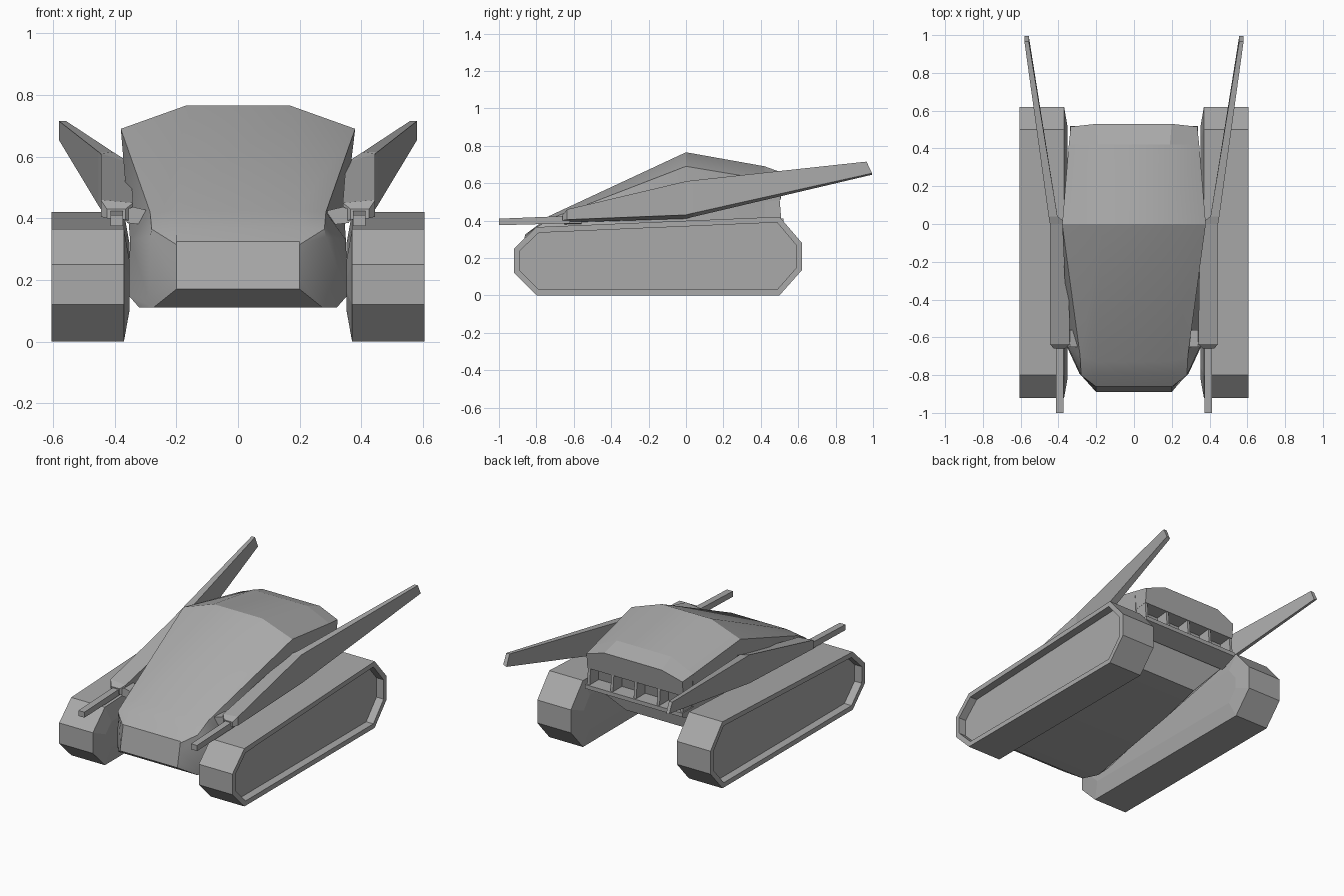
import bpy, bmesh, math
from mathutils import Vector

cube = bpy.data.objects.get("Cube")
if cube:
    bpy.data.objects.remove(cube, do_unlink=True)

grey = bpy.data.materials.new("plain grey")
grey.use_nodes = True
grey.diffuse_color = (0.4, 0.4, 0.4, 1)
grey.node_tree.nodes["Principled BSDF"].inputs["Base Color"].default_value = (0.4, 0.4, 0.4, 1)


def finish(name, bm, mirror=False, smooth=None):
    """Turn a bmesh into a named object, optionally mirrored across x."""
    bmesh.ops.recalc_face_normals(bm, faces=bm.faces)
    mesh = bpy.data.meshes.new(name)
    bm.to_mesh(mesh)
    bm.free()
    mesh.materials.append(grey)
    obj = bpy.data.objects.new(name, mesh)
    bpy.context.collection.objects.link(obj)
    if mirror:
        obj.modifiers.new("Mirror", "MIRROR").use_mirror_merge = False
    if smooth:
        bpy.ops.object.select_all(action="DESELECT")
        obj.select_set(True)
        bpy.context.view_layer.objects.active = obj
        bpy.ops.object.shade_smooth_by_angle(angle=math.radians(smooth))
    return obj


def loft(rings):
    """Skin closed rings of points and cap both ends."""
    bm = bmesh.new()
    loops = [[bm.verts.new(p) for p in ring] for ring in rings]
    for a, b in zip(loops, loops[1:]):
        for i in range(len(a)):
            j = (i + 1) % len(a)
            bm.faces.new((a[i], a[j], b[j], b[i]))
    bm.faces.new(loops[0])
    bm.faces.new(loops[-1])
    return bm


def both_sides(half):
    return half + [(-x, y, z) for x, y, z in reversed(half)]


def box_ring(y, x0, x1, z0, z1, lean=0.0, drop=0.0, lift=0.0):
    """Four-sided section; lean shifts the top in y, drop lowers the inner top, lift raises the outer base."""
    return [(x0, y, z0), (x1, y, z0 + lift), (x1, y + lean, z1), (x0, y + lean, z1 - drop)]


# Body: each station lists crown, canopy edge, shoulder, lower side, belly
nose = [(.2, -.86, .325), (.2, -.862, .315), (.2, -.87, .27), (.2, -.885, .2), (.2, -.89, .17)]
cheek = [(.2, -.8, .37), (.28, -.8, .365), (.285, -.79, .34), (.29, -.79, .14), (.275, -.8, .11)]
shoulder = [(.195, -.73, .425), (.285, -.7, .42), (.35, -.65, .33), (.355, -.65, .15), (.32, -.71, .11)]
middle = [(.17, 0, .765), (.38, 0, .69), (.345, 0, .4), (.345, 0, .3), (.25, 0, .165)]
back = [(.19, .42, .69), (.345, .42, .62), (.335, .42, .41), (.34, .42, .36), (.21, .3, .2)]
finish("body", loft([both_sides(s) for s in (nose, cheek, shoulder, middle, back)]), smooth=25)

# Overhanging rear lip and the shelf below it
lip_front = back[:2] + [(.335, .42, .5)]
lip_rear = [(.2, .53, .65), (.335, .515, .605), (.335, .505, .51)]
finish("rear_lip", loft([both_sides(lip_front), both_sides(lip_rear)]))
finish("rear_shelf", loft([box_ring(.41, -.34, .34, .34, .41),
                           box_ring(.52, -.34, .34, .385, .41)]))

# Upright ribs in the rear vent
for i in range(5):
    x = -.325 + i * .1625
    finish("vent_rib", loft([box_ring(.41, x - .009, x + .009, .4, .52),
                             box_ring(.51, x - .009, x + .009, .4, .52, lean=-.01)]))

# Tracks: side profile extruded, outer face recessed behind a rim, inner face raised to the hull
profile = [(-.8, 0), (.5, 0), (.62, .135), (.62, .28),
           (.5, .42), (-.8, .365), (-.92, .25), (-.92, .12)]
track = loft([[(x, y, z) for y, z in profile] for x in (.37, .605)])
bmesh.ops.recalc_face_normals(track, faces=track.faces)
track.faces.ensure_lookup_table()
inner, outer = track.faces[-2], track.faces[-1]
bmesh.ops.inset_region(track, faces=[outer], thickness=.033)
well = bmesh.ops.extrude_discrete_faces(track, faces=[outer])["faces"][0]
bmesh.ops.inset_region(track, faces=[inner], thickness=.11)
for face, shift in ((well, -.05), (inner, -.018)):
    for v in face.verts:
        v.co += Vector((shift, 0, 0))
finish("track", track, mirror=True)

# Side pods that sweep back into tall fins
pod = [box_ring(-.66, .365, .425, .395, .43, lift=.005),
       box_ring(-.635, .34, .445, .39, .46, drop=.01, lift=.015),
       box_ring(0, .35, .445, .41, .61, drop=.03, lift=.02),
       box_ring(.04, .405, .452, .42, .615, lift=.02),
       box_ring(.995, .557, .58, .645, .715, lean=-.03, lift=.008)]
finish("pod_fin", loft(pod), mirror=True)

# Front guns and the brackets tying the pods to the body
finish("gun", loft([box_ring(-1, .373, .414, .375, .41),
                    box_ring(-.62, .373, .414, .385, .425)]), mirror=True)
bracket = [(.27, .375), (.36, .385), (.37, .425), (.34, .437), (.27, .42)]
finish("gun_bracket", loft([[(x, y, z) for x, z in bracket] for y in (-.65, -.56)]), mirror=True)
